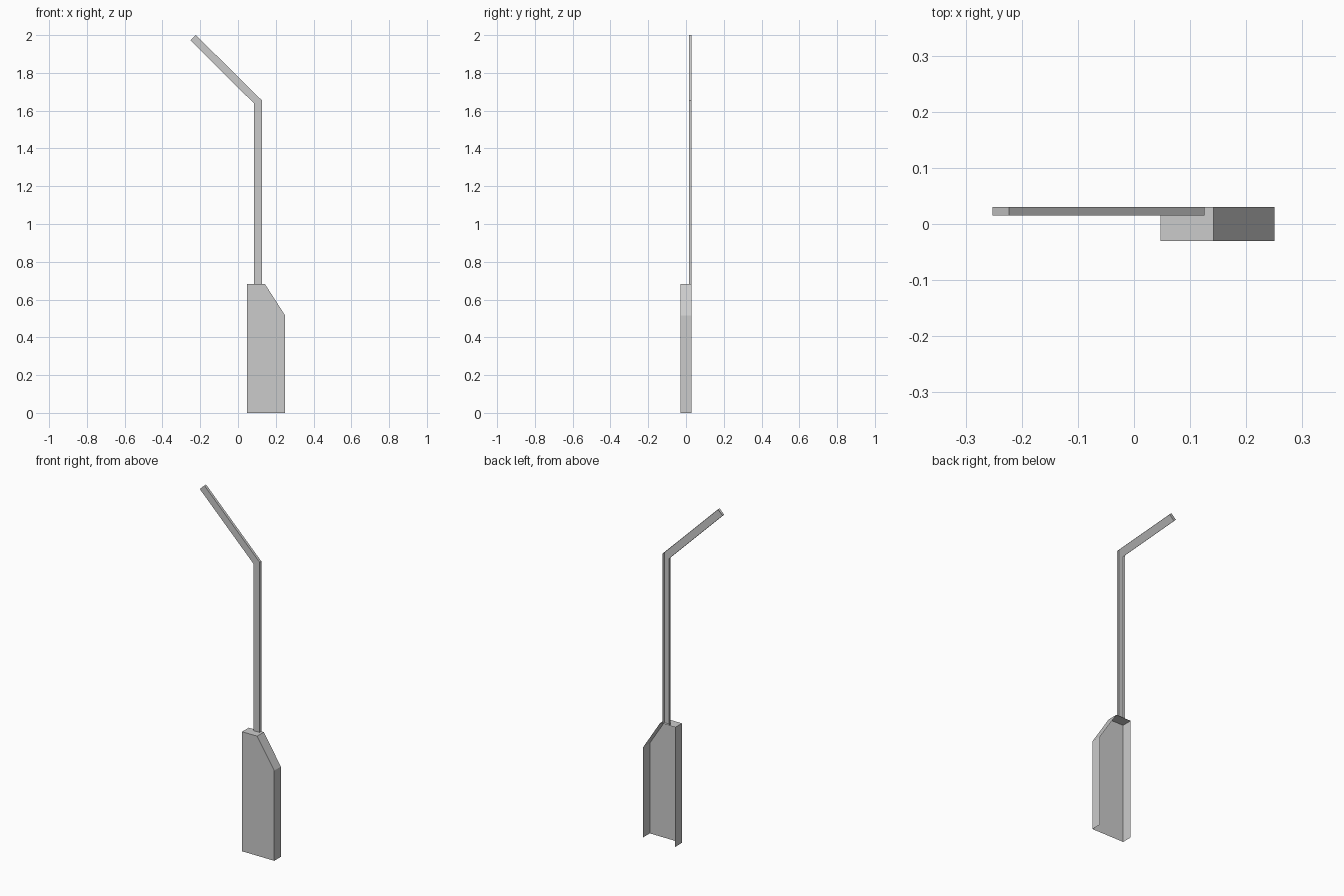
import bpy, bmesh

if "Cube" in bpy.data.objects:
    bpy.data.objects.remove(bpy.data.objects["Cube"])


def open_tray(name, outline, y_front, y_back):
    """Sheet-metal tray: flat front plate with walls running back along the
    outline; open at the back and along the closing (bottom) edge."""
    bm = bmesh.new()
    front = [bm.verts.new((x, y_front, z)) for x, z in outline]
    back = [bm.verts.new((x, y_back, z)) for x, z in outline]
    bm.faces.new(front)
    for i in range(len(outline) - 1):
        bm.faces.new((front[i + 1], front[i], back[i], back[i + 1]))
    mesh = bpy.data.meshes.new(name)
    bm.to_mesh(mesh)
    bm.free()
    obj = bpy.data.objects.new(name, mesh)
    bpy.context.collection.objects.link(obj)
    return obj


# Outlines run counter-clockwise seen from the front, starting bottom right.
# Lower cover with one chamfered corner
open_tray("lower_cover",
          [(0.25, 0), (0.25, 0.515), (0.142, 0.683), (0.047, 0.683), (0.047, 0)],
          -0.03, 0.03)

# Thin bent channel rising from the cover
open_tray("bent_channel",
          [(0.126, 0.683), (0.126, 1.655), (-0.223, 2.0), (-0.252, 1.972),
           (0.086, 1.637), (0.086, 0.683)],
          0.015, 0.03)
